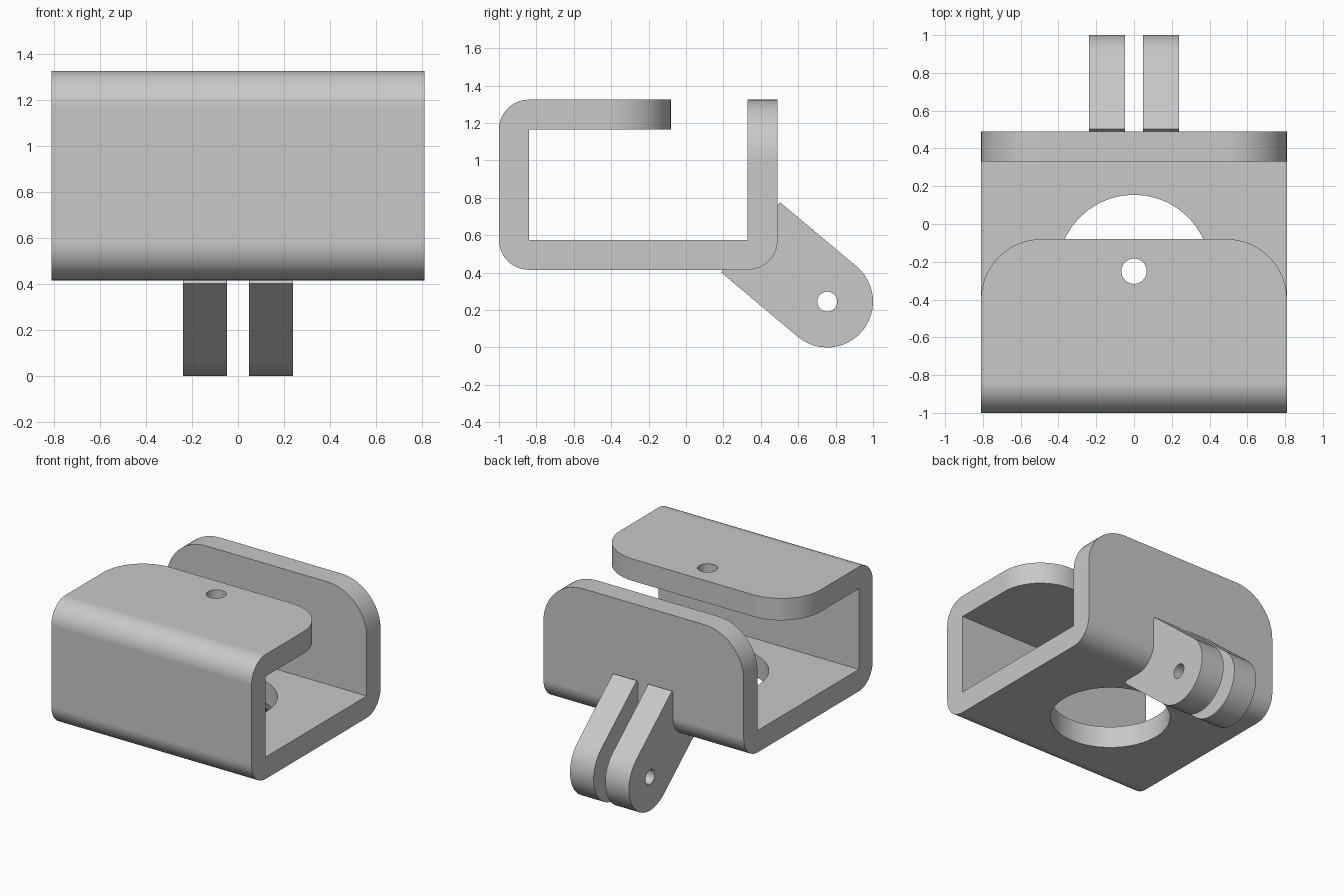
import bpy, bmesh, math
from mathutils import Vector

cube = bpy.data.objects.get("Cube")
if cube:
    bpy.data.objects.remove(cube, do_unlink=True)

GREY = (0.58, 0.58, 0.58, 1)
grey = bpy.data.materials.new("grey plastic")
grey.use_nodes = True
grey.diffuse_color = GREY
grey.node_tree.nodes["Principled BSDF"].inputs["Base Color"].default_value = GREY

HALF_W = 0.81
FRONT, BACK, BOTTOM, TOP, WALL = -1.0, 0.49, 0.415, 1.325, 0.16
LIP_END = -0.08


def extrude_profile(name, profile, x0, x1):
    """Solid made from a y-z outline swept along x."""
    bm = bmesh.new()
    face = bm.faces.new([bm.verts.new((x0, y, z)) for y, z in profile])
    moved = bmesh.ops.extrude_face_region(bm, geom=[face])["geom"]
    verts = [v for v in moved if isinstance(v, bmesh.types.BMVert)]
    bmesh.ops.translate(bm, verts=verts, vec=(x1 - x0, 0, 0))
    bmesh.ops.recalc_face_normals(bm, faces=bm.faces)
    mesh = bpy.data.meshes.new(name)
    bm.to_mesh(mesh)
    bm.free()
    mesh.materials.append(grey)
    obj = bpy.data.objects.new(name, mesh)
    bpy.context.collection.objects.link(obj)
    return obj


def activate(obj):
    bpy.ops.object.select_all(action='DESELECT')
    obj.select_set(True)
    bpy.context.view_layer.objects.active = obj


def round_edges(obj, rule, radius):
    """Round every edge whose midpoint and direction satisfy the rule."""
    bm = bmesh.new()
    bm.from_mesh(obj.data)
    edges = [e for e in bm.edges
             if rule((e.verts[0].co + e.verts[1].co) / 2, e.verts[1].co - e.verts[0].co)]
    bmesh.ops.bevel(bm, geom=edges, offset=radius, offset_type='OFFSET',
                    segments=12, profile=0.5, affect='EDGES')
    bm.to_mesh(obj.data)
    bm.free()


def drill(obj, centre, radius, depth, rotation=(0, 0, 0)):
    """Cut a round hole through the object."""
    bpy.ops.mesh.primitive_cylinder_add(vertices=40, radius=radius, depth=depth,
                                        location=centre, rotation=rotation)
    cutter = bpy.context.object
    cutter.name = "hole_cutter"
    cutter.hide_render = True
    cutter.data.materials.append(grey)
    cut = obj.modifiers.new("hole", 'BOOLEAN')
    cut.operation, cut.solver, cut.object = 'DIFFERENCE', 'EXACT', cutter
    activate(obj)
    bpy.ops.object.modifier_apply(modifier=cut.name)
    bpy.data.objects.remove(cutter, do_unlink=True)


def finish(obj):
    activate(obj)
    bpy.ops.object.shade_smooth_by_angle(angle=math.radians(30))
    weighted = obj.modifiers.new("weighted normals", 'WEIGHTED_NORMAL')
    weighted.keep_sharp = True


# Bracket: front wall, floor, back wall and a top lip in one bent strip
bracket = extrude_profile("bracket", [
    (LIP_END, TOP), (FRONT, TOP), (FRONT, BOTTOM), (BACK, BOTTOM), (BACK, TOP),
    (BACK - WALL, TOP), (BACK - WALL, BOTTOM + WALL), (FRONT + WALL, BOTTOM + WALL),
    (FRONT + WALL, TOP - WALL), (LIP_END, TOP - WALL)], -HALF_W, HALF_W)


def near(a, b):
    return abs(a - b) < 0.001


# Outer bends, then the free corners of the lip and of the back wall
bends = [(FRONT, TOP), (FRONT, BOTTOM), (BACK, BOTTOM)]
round_edges(bracket, lambda m, d: near(m.x, 0) and any(
    near(m.y, y) and near(m.z, z) for y, z in bends), WALL)
round_edges(bracket, lambda m, d: near(abs(m.x), HALF_W) and (
    (near(m.y, LIP_END) and abs(d.z) > 0.1)
    or (near(m.z, TOP) and m.y > 0 and abs(d.y) > 0.1)), 0.32)

# Large floor opening and small screw hole in the lip
drill(bracket, (0, -0.25, BOTTOM + WALL / 2), 0.405, 0.3)
drill(bracket, (0, -0.25, TOP - WALL / 2), 0.067, 0.3)
finish(bracket)

# Two slanted mounting prongs with a round end and a pin hole
pivot, radius, length, tilt = Vector((0.755, 0.245)), 0.245, 0.535, math.radians(40)
inward = Vector((-math.cos(tilt), math.sin(tilt)))
outline = []
for i in range(25):
    a = -math.pi / 2 - tilt + math.pi * i / 24
    outline.append(pivot + radius * Vector((math.cos(a), math.sin(a))))
outline += [outline[-1] + inward * length, outline[0] + inward * length]

for name, x0 in (("right_prong", -0.238), ("left_prong", 0.047)):
    prong = extrude_profile(name, outline, x0, x0 + 0.191)
    drill(prong, (x0 + 0.0955, pivot.x, pivot.y), 0.053, 0.4, (0, math.pi / 2, 0))
    finish(prong)
